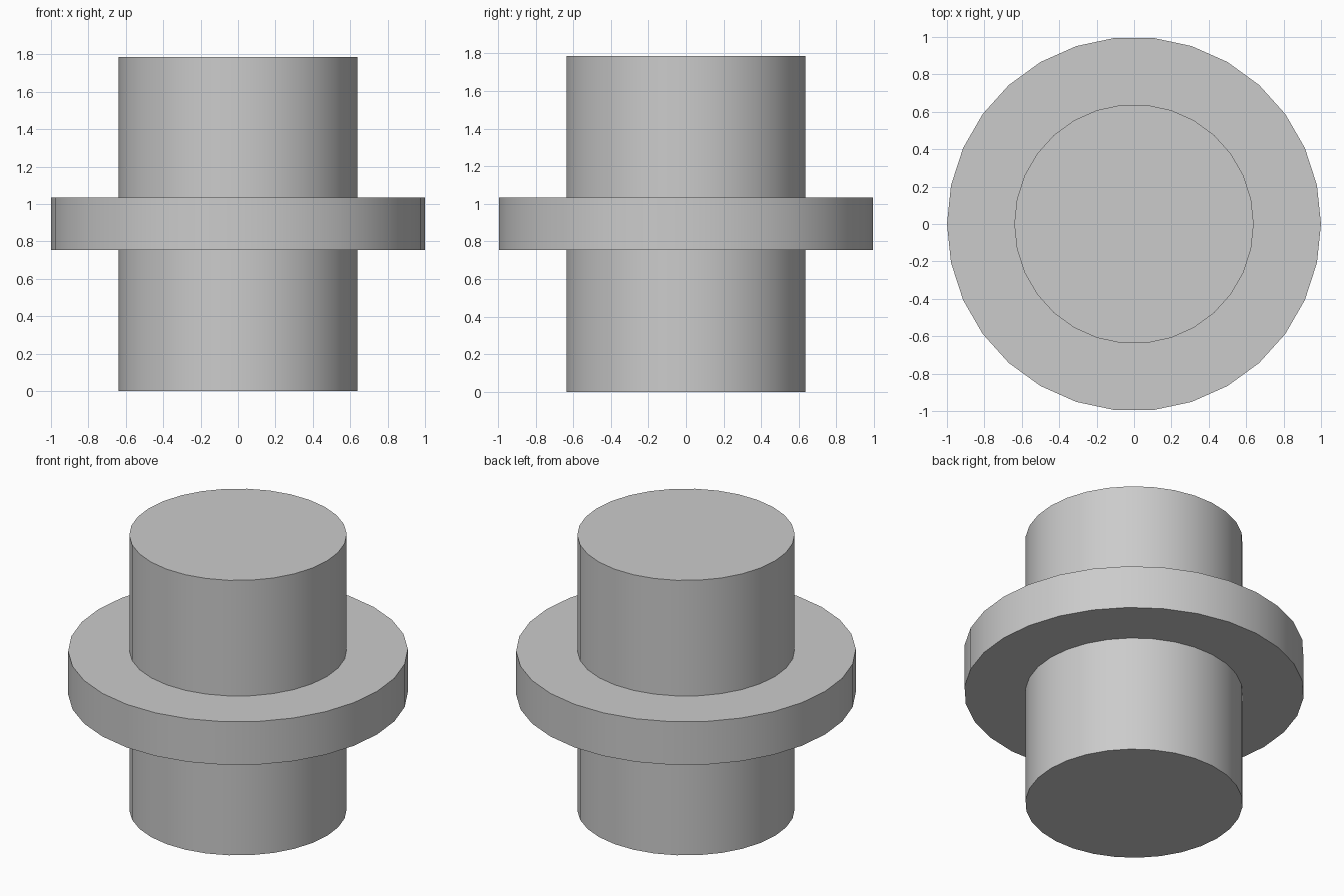
import bpy, bmesh
from math import pi, radians
from mathutils import Matrix

cube = bpy.data.objects.get("Cube")
if cube:
    bpy.data.objects.remove(cube, do_unlink=True)

SIDES = 30
SHAFT_R, FLANGE_R = 0.64, 1.0
FLANGE_LOW, FLANGE_HIGH, TOP = 0.755, 1.035, 1.786

grey = bpy.data.materials.new("plain_grey")
grey.use_nodes = True
colour = (0.6, 0.6, 0.6, 1)
grey.diffuse_color = colour
grey.node_tree.nodes["Principled BSDF"].inputs["Base Color"].default_value = colour

# Stepped profile of the shaft and its flange, turned around z
profile = [(0, 0), (SHAFT_R, 0), (SHAFT_R, FLANGE_LOW), (FLANGE_R, FLANGE_LOW),
           (FLANGE_R, FLANGE_HIGH), (SHAFT_R, FLANGE_HIGH), (SHAFT_R, TOP), (0, TOP)]
bm = bmesh.new()
verts = [bm.verts.new((r, 0, z)) for r, z in profile]
edges = [bm.edges.new(pair) for pair in zip(verts, verts[1:])]
bmesh.ops.spin(bm, geom=verts + edges, axis=(0, 0, 1), cent=(0, 0, 0),
               angle=2 * pi, steps=SIDES, use_merge=True)
bmesh.ops.remove_doubles(bm, verts=bm.verts, dist=0.0001)
bmesh.ops.recalc_face_normals(bm, faces=bm.faces)

mesh = bpy.data.meshes.new("flanged_shaft")
bm.to_mesh(mesh)
bm.free()
mesh.materials.append(grey)
shaft = bpy.data.objects.new("flanged_shaft", mesh)
bpy.context.collection.objects.link(shaft)

# Smooth round walls, sharp rims
bpy.ops.object.select_all(action="DESELECT")
shaft.select_set(True)
bpy.context.view_layer.objects.active = shaft
bpy.ops.object.shade_smooth_by_angle(angle=radians(30))
